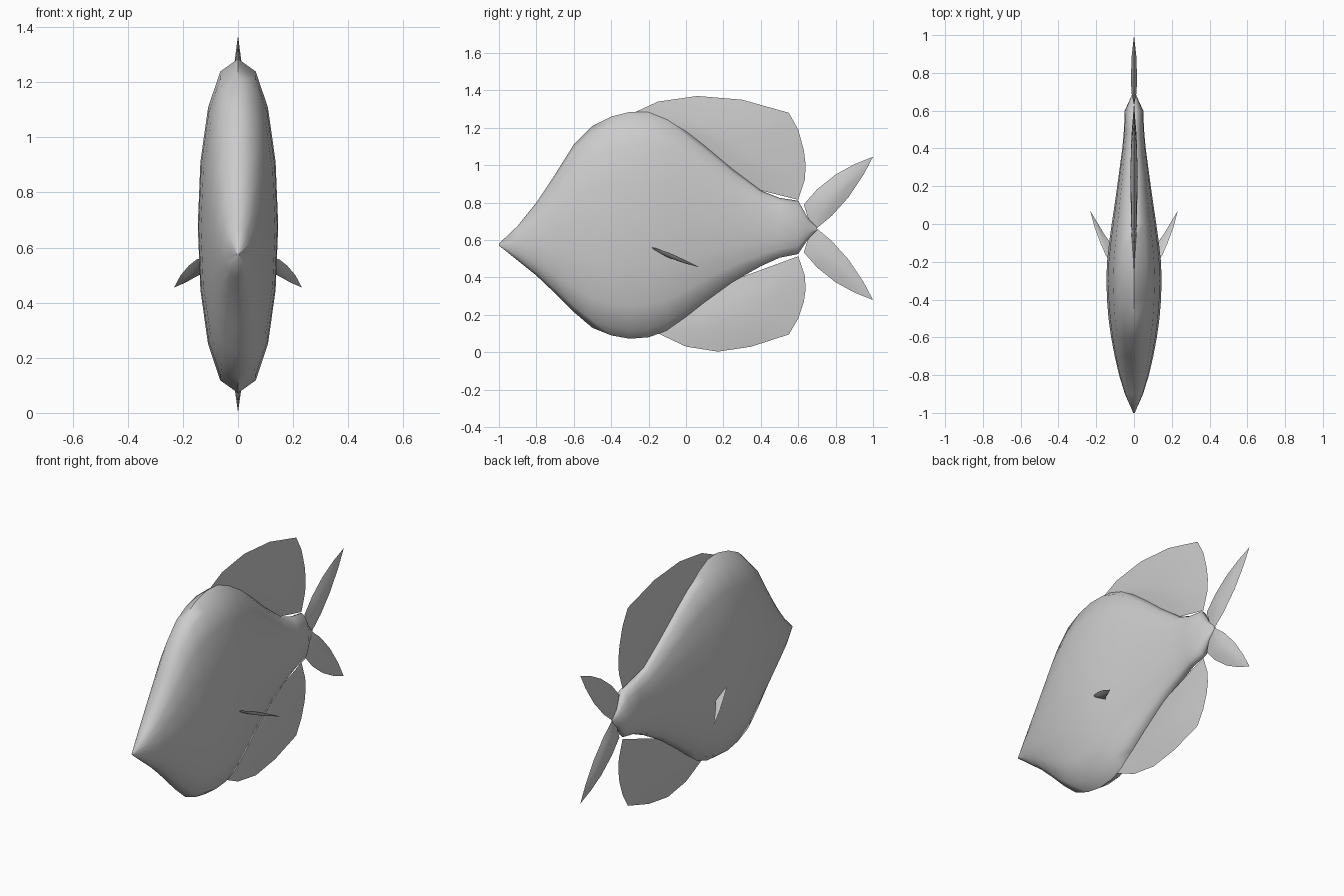
import bpy, math
from mathutils import Vector

if "Cube" in bpy.data.objects:
    bpy.data.objects.remove(bpy.data.objects["Cube"])


def make(name, verts, faces, angle=40):
    me = bpy.data.meshes.new(name)
    me.from_pydata(verts, [], faces)
    ob = bpy.data.objects.new(name, me)
    bpy.context.collection.objects.link(ob)
    bpy.ops.object.select_all(action='DESELECT')
    ob.select_set(True)
    bpy.context.view_layer.objects.active = ob
    bpy.ops.object.mode_set(mode='EDIT')
    bpy.ops.mesh.select_all(action='SELECT')
    bpy.ops.mesh.normals_make_consistent(inside=False)
    bpy.ops.object.mode_set(mode='OBJECT')
    bpy.ops.object.shade_smooth_by_angle(angle=math.radians(angle))
    return ob


def blade(name, outline, centre, offset):
    """Thin lens: sharp outline, thickest at its centre."""
    c, o = Vector(centre), Vector(offset)
    n = len(outline)
    verts = [Vector(p) for p in outline]
    verts += [c + (v - c) * 0.55 + o * 0.7 for v in verts[:n]]
    verts += [c + (v - c) * 0.55 - o * 0.7 for v in verts[:n]]
    verts += [c + o, c - o]
    faces = []
    for i in range(n):
        j = (i + 1) % n
        for s, apex in ((n, 3 * n), (2 * n, 3 * n + 1)):
            faces += [(i, j, s + j, s + i), (s + i, s + j, apex)]
    return make(name, verts, faces)


def flat_fin(name, yz, centre, thick):
    return blade(name, [(0, y, z) for y, z in yz], (0, *centre), (thick, 0, 0))


# Body: rings of 16 points lofted along y (y, top, bottom, half width)
SECTIONS = [
    (-1.0, .58, .57, .004), (-.9, .675, .49, .048), (-.8, .80, .41, .079),
    (-.7, .95, .315, .102), (-.6, 1.11, .215, .121), (-.5, 1.21, .13, .135),
    (-.4, 1.26, .09, .143), (-.3, 1.285, .072, .146), (-.2, 1.285, .08, .143),
    (-.1, 1.25, .115, .132), (0, 1.19, .185, .118), (.1, 1.11, .265, .103),
    (.25, .98, .375, .082), (.4, .865, .46, .062), (.5, .825, .505, .053),
    (.6, .81, .525, .049), (.65, .72, .60, .026), (.70, .67, .65, .004)]
N = 16
verts, faces = [], []
for y, top, bot, w in SECTIONS:
    for k in range(N):
        a = 2 * math.pi * k / N
        s = math.sin(a)
        x = math.copysign(abs(s) ** 0.85, s) * w
        verts.append((x, y, (top + bot) / 2 + math.cos(a) * (top - bot) / 2))
for r in range(len(SECTIONS) - 1):
    for k in range(N):
        a, b = r * N + k, r * N + (k + 1) % N
        faces.append((a, b, b + N, a + N))
faces += [tuple(range(N)), tuple(range(len(verts) - N, len(verts)))]
make("body", verts, faces, 60)

# Dorsal and anal fins
flat_fin("dorsal_fin", [
    (-.28, 1.28), (-.15, 1.34), (.06, 1.37), (.3, 1.35), (.55, 1.28), (.6, 1.19),
    (.63, 1.08), (.64, 1.0), (.635, .92), (.6, .815), (.4, .865), (.1, 1.05),
    (-.1, 1.18)], (.25, 1.13), .02)
flat_fin("anal_fin", [
    (-.17, .11), (0, .03), (.17, .003), (.35, .03), (.55, .095), (.6, .18),
    (.63, .27), (.64, .34), (.635, .41), (.6, .513), (.25, .385), (.05, .26)],
    (.32, .22), .02)

# Tail lobes, mirrored about the body axis
LOBE = [(.69, .655), (.655, .71), (.63, .79), (.7, .87), (.8, .95), (.9, 1.005),
        (1.0, 1.045), (.95, .95), (.87, .83), (.78, .73)]
flat_fin("tail_upper", LOBE, (.76, .81), .017)
flat_fin("tail_lower", [(y, 1.324 - z) for y, z in LOBE], (.76, .514), .017)

# Pectoral fins
PECT = [(.125, -.2, .563), (.15, -.165, .557), (.178, -.1, .535), (.208, -.02, .50),
        (.232, .07, .455), (.19, 0, .473), (.16, -.05, .49), (.125, -.1, .508)]
for side, m in (("right", 1), ("left", -1)):
    blade("pectoral_fin_" + side, [(m * x, y, z) for x, y, z in PECT],
          (m * .165, -.085, .517), (m * .003, .003, .007))
